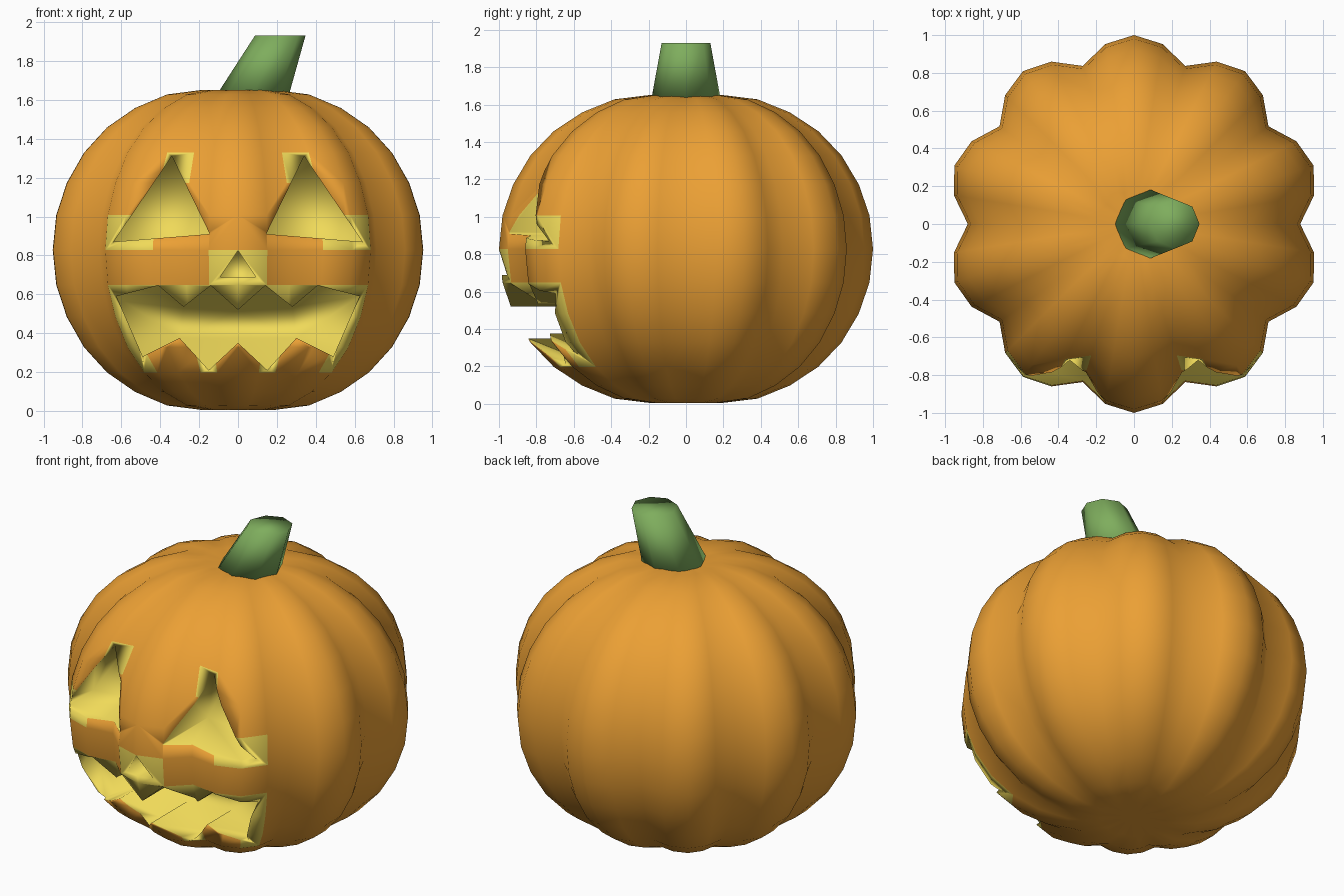
import bpy, bmesh, math

if "Cube" in bpy.data.objects:
    bpy.data.objects.remove(bpy.data.objects["Cube"])


def material(name, rgb):
    m = bpy.data.materials.new(name)
    m.diffuse_color = (*rgb, 1)
    m.use_nodes = True
    m.node_tree.nodes["Principled BSDF"].inputs["Base Color"].default_value = m.diffuse_color
    return m


SKIN = material("skin_orange", (0.83, 0.35, 0.035))
GLOW = material("flesh_yellow", (0.87, 0.70, 0.10))
GREEN = material("stem_green", (0.21, 0.42, 0.11))


def make_object(name, bm, mats):
    bmesh.ops.recalc_face_normals(bm, faces=bm.faces[:])
    for f in bm.faces:
        f.smooth = True
    me = bpy.data.meshes.new(name)
    bm.to_mesh(me)
    bm.free()
    for m in mats:
        me.materials.append(m)
    ob = bpy.data.objects.new(name, me)
    bpy.context.collection.objects.link(ob)
    return ob


# Body: ten-lobed sphere, 40 segments x 16 rings, flattened at the poles
SEG, ZC = 40, 0.828
HEIGHTS = [0, 0.18, 0.345, 0.50, 0.63, 0.73, 0.80, 0.823, 0.80]


def ring_z(k):
    return ZC + math.copysign(HEIGHTS[abs(k)], k)


def is_yellow(k, col):
    """Skin quads around the carving that show flesh (k = ring above equator, col from centre)."""
    return (k == -2 and col <= 4 or k == -1 and col == 0 or k == 0 and col in (3, 4)
            or k == 2 and col == 2 or k == -3 and col == 4 or k == -4 and col in (1, 4))


bm = bmesh.new()
rings = []
for k in range(-7, 8):
    rr = math.cos(math.radians(11.25 * k))
    ring = []
    for i in range(SEG):
        a = math.tau * i / SEG          # measured from the front (-y)
        r = rr * (0.88 + 0.12 * abs(math.cos(5 * a)))
        ring.append(bm.verts.new((r * math.sin(a), -r * math.cos(a), ring_z(k))))
    rings.append(ring)
for n in range(14):
    for i in range(SEG):
        j = (i + 1) % SEG
        f = bm.faces.new((rings[n][i], rings[n][j], rings[n + 1][j], rings[n + 1][i]))
        f.material_index = int(is_yellow(n - 7, min(i, SEG - 1 - i)))
for ring, k in ((rings[0], -8), (rings[-1], 8)):
    pole = bm.verts.new((0, 0, ring_z(k)))
    for i in range(SEG):
        bm.faces.new((ring[i], ring[(i + 1) % SEG], pole))
body = make_object("pumpkin_body", bm, [SKIN, GLOW])

# Face carving: eyes, nose and toothed mouth as prisms from the front
eye = [(0.64, 0.87), (0.145, 0.91), (0.34, 1.31)]
nose = [(-0.09, 0.69), (0.09, 0.69), (0, 0.825)]
half_top = [(0.14, 0.645), (0.28, 0.535), (0.41, 0.645), (0.625, 0.59)]
half_low = [(0.49, 0.28), (0.30, 0.375), (0.15, 0.21)]


def mirror(pts):
    return [(-x, z) for x, z in reversed(pts)]


half = half_top + half_low
mouth = [(0, 0.52)] + half + [(0, 0.35)] + mirror(half)

bm = bmesh.new()
for outline in (eye, mirror(eye), nose, mouth):
    front = [bm.verts.new((x, -1.3, z)) for x, z in outline]
    back = [bm.verts.new((x, -0.5, z)) for x, z in outline]
    bm.faces.new(front)
    bm.faces.new(back[::-1])
    for i in range(len(outline)):
        j = (i + 1) % len(outline)
        bm.faces.new((front[i], back[i], back[j], front[j]))
for f in bm.faces:
    f.material_index = 1
cutter = make_object("face_cutter", bm, [SKIN, GLOW])
cutter.hide_render = True

mod = body.modifiers.new("carve", 'BOOLEAN')
mod.operation = 'DIFFERENCE'
mod.solver = 'EXACT'
mod.object = cutter
bpy.context.view_layer.objects.active = body
body.select_set(True)
bpy.ops.object.modifier_apply(modifier=mod.name)
bpy.data.objects.remove(cutter)

# Stem: leaning, tapered eight-sided stub
bm = bmesh.new()
loops = []
for cx, r, z in ((0.078, 0.185, 1.63), (0.217, 0.13, 1.93)):
    loops.append([bm.verts.new((cx + r * math.cos(math.tau * i / 8),
                                r * math.sin(math.tau * i / 8), z)) for i in range(8)])
for i in range(8):
    j = (i + 1) % 8
    bm.faces.new((loops[0][i], loops[0][j], loops[1][j], loops[1][i]))
bm.faces.new(loops[0][::-1])
bm.faces.new(loops[1])
make_object("stem", bm, [GREEN])
